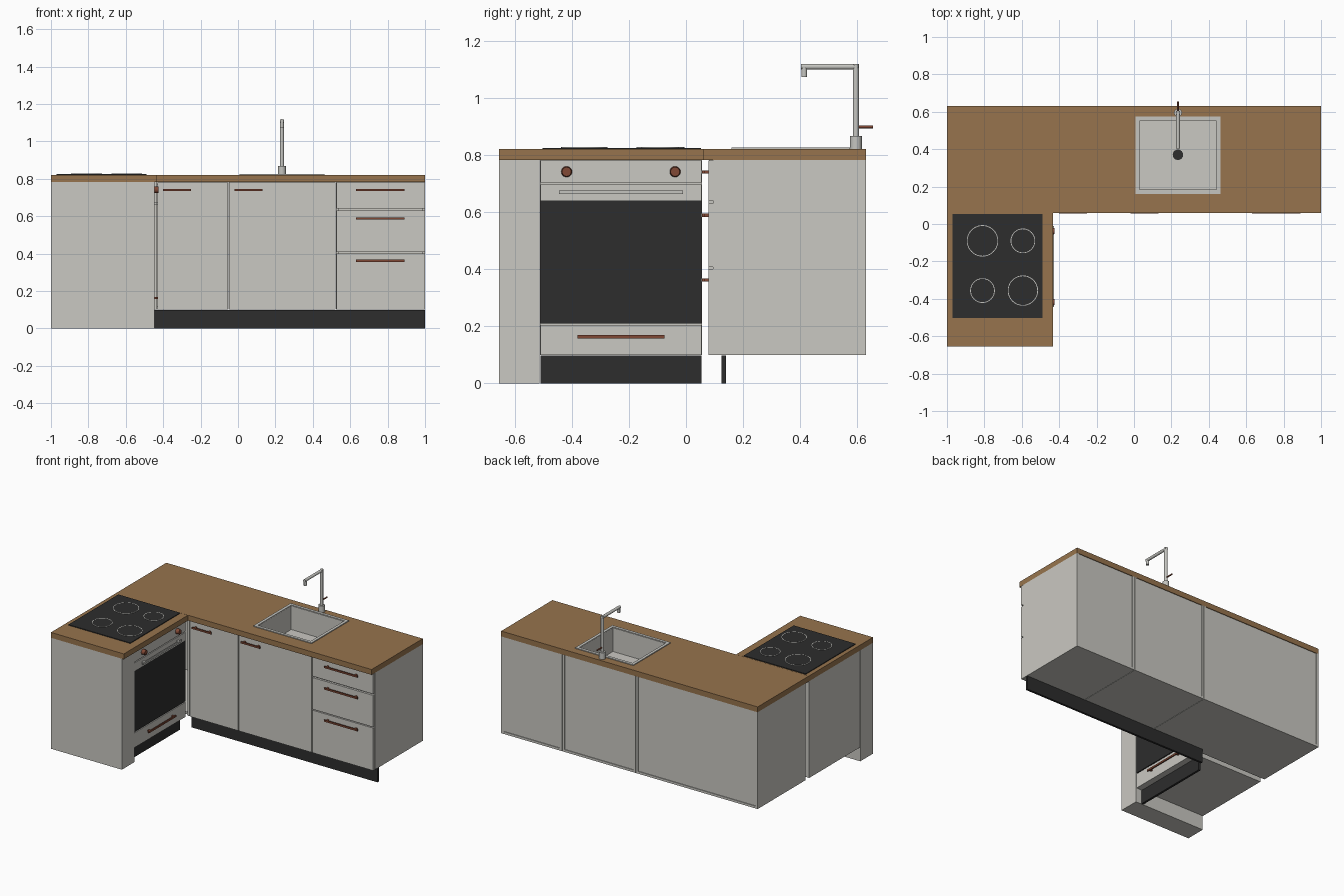
import bpy, bmesh, math
from mathutils import Vector

if "Cube" in bpy.data.objects:
    bpy.data.objects.remove(bpy.data.objects["Cube"])


def material(name, rgb):
    m = bpy.data.materials.new(name)
    m.diffuse_color = (*rgb, 1)
    m.use_nodes = True
    m.node_tree.nodes["Principled BSDF"].inputs["Base Color"].default_value = m.diffuse_color
    return m


CREAM = material("cream_laminate", (0.59, 0.58, 0.54))
WOOD = material("wood", (0.31, 0.175, 0.075))
BLACK = material("black", (0.026, 0.026, 0.026))
COPPER = material("copper", (0.22, 0.065, 0.035))
STEEL = material("steel", (0.56, 0.56, 0.53))


def finish(name, bm, mat, smooth=False):
    bmesh.ops.recalc_face_normals(bm, faces=bm.faces)
    mesh = bpy.data.meshes.new(name)
    bm.to_mesh(mesh)
    bm.free()
    mesh.materials.append(mat)
    ob = bpy.data.objects.new(name, mesh)
    bpy.context.collection.objects.link(ob)
    if smooth:
        bpy.ops.object.select_all(action='DESELECT')
        ob.select_set(True)
        bpy.context.view_layer.objects.active = ob
        bpy.ops.object.shade_smooth_by_angle(angle=math.radians(35))
    return ob


def add_box(bm, x, y, z):
    verts = bmesh.ops.create_cube(bm, size=1)["verts"]
    for v in verts:
        v.co = Vector([(a + b) / 2 + c * (b - a) for (a, b), c in zip((x, y, z), v.co)])


def boxes(name, mat, *specs):
    bm = bmesh.new()
    for s in specs:
        add_box(bm, *s)
    return finish(name, bm, mat)


def cylinder(name, mat, start, end, r, r2=None, segs=24):
    a, b = Vector(start), Vector(end)
    bm = bmesh.new()
    bmesh.ops.create_cone(bm, cap_ends=True, segments=segs, radius1=r,
                          radius2=r if r2 is None else r2, depth=(b - a).length)
    rot = (b - a).to_track_quat('Z', 'Y')
    for v in bm.verts:
        v.co = rot @ v.co + (a + b) / 2
    return finish(name, bm, mat, True)


def ring(name, mat, x, y, z0, z1, r_in, r_out, segs=40):
    # Flat washer from a rectangular section spun round z
    bm = bmesh.new()
    vs = [bm.verts.new((x + r, y, z)) for r, z in
          ((r_in, z0), (r_out, z0), (r_out, z1), (r_in, z1))]
    es = [bm.edges.new((vs[i], vs[(i + 1) % 4])) for i in range(4)]
    bmesh.ops.spin(bm, geom=vs + es, cent=(x, y, 0), axis=(0, 0, 1),
                   angle=2 * math.pi, steps=segs, use_merge=True)
    bmesh.ops.remove_doubles(bm, verts=bm.verts, dist=1e-5)
    return finish(name, bm, mat, True)


def frame(x, y, z, w):
    # Four boxes round a rectangle, w wide
    (x0, x1), (y0, y1) = x, y
    return [((x0, x0 + w), y, z), ((x1 - w, x1), y, z),
            ((x0 + w, x1 - w), (y0, y0 + w), z), ((x0 + w, x1 - w), (y1 - w, y1), z)]


BOT, TOP, CT = 0.1, 0.782, 0.82
T = 0.016

# Long-run cabinets: sides, floor and slightly recessed back
for i, (x0, x1) in enumerate([(-1, -0.051), (-0.049, 0.522), (0.524, 1)]):
    boxes(f"cabinet_{i + 1}", CREAM,
          ((x0, x0 + T), (0.095, 0.63), (BOT, TOP)),
          ((x1 - T, x1), (0.095, 0.63), (BOT, TOP)),
          ((x0 + T, x1 - T), (0.095, 0.63), (BOT, BOT + T)),
          ((x0 + T, x1 - T), (0.618, 0.625), (BOT + T, TOP)),
          ((x0 + T, x1 - T), (0.095, 0.11), (TOP - T, TOP)))

# Doors, corner filler and drawer fronts
Y = (0.078, 0.094)
boxes("corner_filler", CREAM, ((-0.45, -0.434), (0.08, 0.095), (BOT, TOP)))
boxes("left_door", CREAM, ((-0.43, -0.053), Y, (BOT, 0.78)))
boxes("right_door", CREAM, ((-0.047, 0.52), Y, (BOT, 0.78)))
for i, z in enumerate([(BOT, 0.4), (0.407, 0.63), (0.64, 0.78)]):
    boxes(f"drawer_front_{i + 1}", CREAM, ((0.526, 1), Y, z))


# Bar handles on the long run
def front_handle(name, x0, x1, z):
    h = 0.006
    boxes(name, COPPER, ((x0, x1), (0.056, 0.064), (z - h, z + h)),
          *[((x - h, x + h), (0.064, 0.078), (z - h, z + h)) for x in (x0 + 0.02, x1 - 0.02)])


front_handle("left_door_handle", -0.4, -0.25, 0.74)
front_handle("right_door_handle", -0.02, 0.13, 0.74)
for i, z in enumerate((0.362, 0.588, 0.74)):
    front_handle(f"drawer_handle_{i + 1}", 0.63, 0.89, z)

# Plinths
boxes("long_plinth", BLACK, ((-0.45, 1), (0.125, 0.14), (0, 0.097)))
boxes("oven_plinth", BLACK, ((-0.505, -0.49), (-0.51, 0.055), (0, 0.097)))

# Short-run cabinet and end block
boxes("oven_cabinet", CREAM, ((-1, -0.468), (-0.511, 0.056), (BOT, TOP)))
boxes("end_block", CREAM, ((-1, -0.447), (-0.655, -0.513), (0, TOP)))

# Oven front
X, OY = (-0.468, -0.449), (-0.509, 0.055)
boxes("control_panel", CREAM, (X, OY, (0.703, 0.78)))
boxes("oven_door_top", CREAM, (X, OY, (0.64, 0.697)))
boxes("oven_door_glass", BLACK, (X, OY, (0.21, 0.64)))
boxes("oven_drawer", CREAM, (X, OY, (BOT, 0.204)))
boxes("oven_handle", STEEL, ((-0.436, -0.428), (-0.445, -0.01), (0.663, 0.675)),
      *[((-0.449, -0.436), (y - 0.006, y + 0.006), (0.663, 0.675)) for y in (-0.42, -0.035)])
boxes("oven_drawer_handle", COPPER, ((-0.435, -0.427), (-0.38, -0.075), (0.157, 0.169)),
      *[((-0.449, -0.435), (y - 0.006, y + 0.006), (0.157, 0.169)) for y in (-0.36, -0.095)])
for name, y in (("left_knob", -0.418), ("right_knob", -0.038)):
    cylinder(name, COPPER, (-0.45, y, 0.741), (-0.424, y, 0.741), 0.019, 0.016)

# Worktops, with an opening for the sink
CZ = (TOP, CT)
boxes("long_worktop", WOOD,
      ((-1, 0.025), (0.06, 0.63), CZ), ((0.445, 1), (0.06, 0.63), CZ),
      ((0.025, 0.445), (0.06, 0.18), CZ), ((0.025, 0.445), (0.555, 0.63), CZ))
boxes("short_worktop", WOOD, ((-1, -0.432), (-0.655, 0.059), CZ))

# Hob with four ringed plates
boxes("hob", BLACK, ((-0.97, -0.488), (-0.503, 0.053), (CT, 0.825)))
for i, (x, y, r) in enumerate([(-0.81, -0.09, 0.083), (-0.594, -0.09, 0.065),
                               (-0.81, -0.356, 0.065), (-0.594, -0.356, 0.08)]):
    cylinder(f"hob_plate_{i + 1}", BLACK, (x, y, 0.8245), (x, y, 0.827), r - 0.003, segs=40)
    ring(f"hob_ring_{i + 1}", STEEL, x, y, 0.8245, 0.8272, r - 0.003, r + 0.001)

# Sink: rim, walls, floor and drain
SX, SY = (0.021, 0.449), (0.176, 0.559)
boxes("sink_rim", STEEL, *frame((0.008, 0.462), (0.16, 0.575), (CT, 0.826), 0.02))
boxes("sink_bowl", CREAM, *frame(SX, SY, (0.65, 0.822), 0.008), (SX, SY, (0.645, 0.655)))
cylinder("sink_drain", BLACK, (0.235, 0.37, 0.65), (0.235, 0.37, 0.659), 0.028)

# Tap
FX, FY = 0.235, 0.595
cylinder("tap_base", STEEL, (FX, FY, CT), (FX, FY, 0.867), 0.021)
cylinder("tap_column", STEEL, (FX, FY, 0.865), (FX, FY, 1.118), 0.011)
cylinder("tap_spout", STEEL, (FX, FY + 0.008, 1.109), (FX, 0.403, 1.109), 0.01)
cylinder("tap_nozzle", STEEL, (FX, 0.414, 1.106), (FX, 0.414, 1.073), 0.01)
cylinder("tap_lever", COPPER, (FX, 0.6, 0.898), (FX, 0.655, 0.898), 0.005, segs=12)
